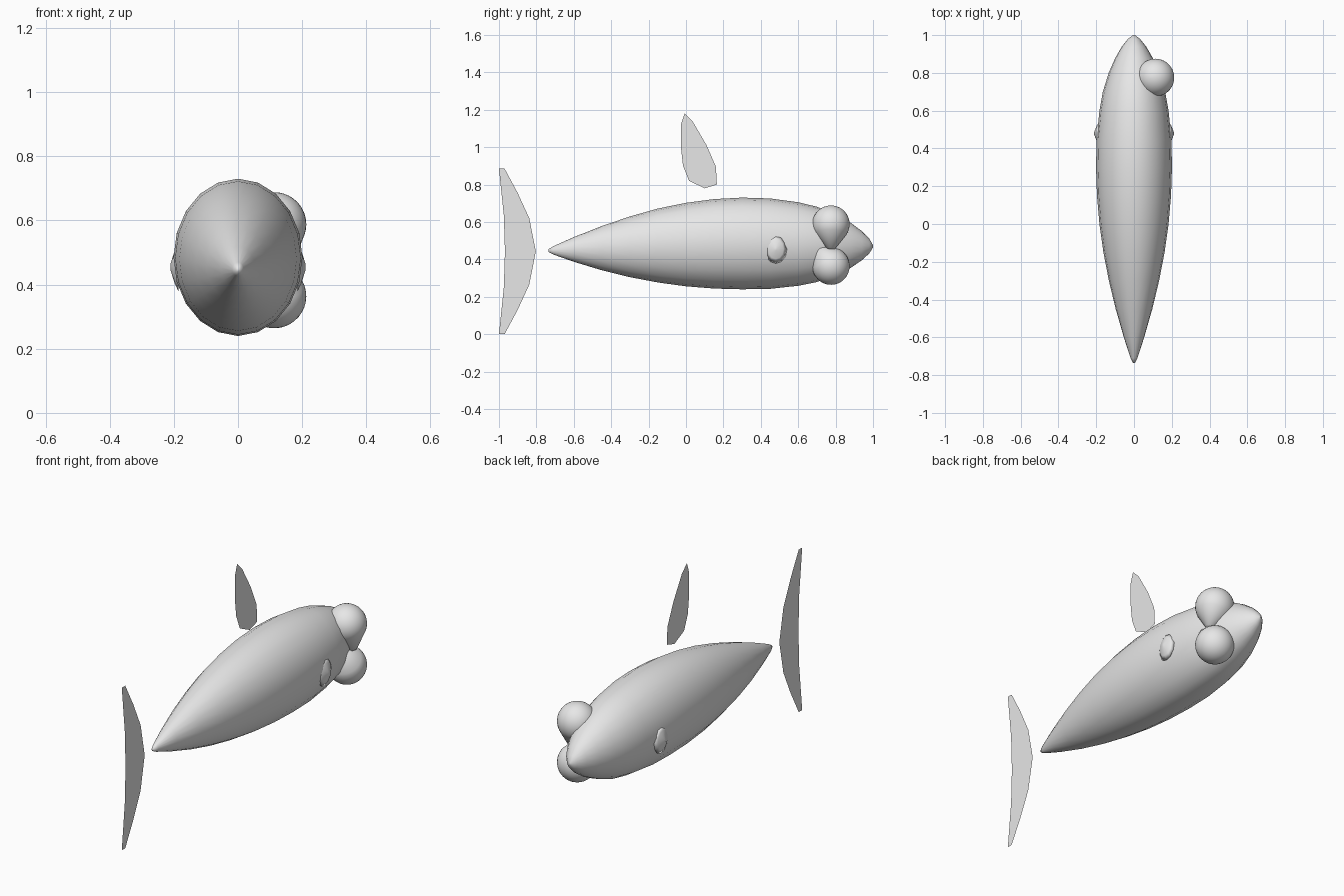
import bpy, bmesh, math
from mathutils import Vector

if "Cube" in bpy.data.objects:
    bpy.data.objects.remove(bpy.data.objects["Cube"])

grey = bpy.data.materials.new("light_grey")
grey.diffuse_color = (0.8, 0.8, 0.8, 1)
grey.use_nodes = True
grey.node_tree.nodes["Principled BSDF"].inputs["Base Color"].default_value = grey.diffuse_color


def make(name, bm, smooth=True):
    bmesh.ops.recalc_face_normals(bm, faces=bm.faces)
    me = bpy.data.meshes.new(name)
    bm.to_mesh(me)
    bm.free()
    ob = bpy.data.objects.new(name, me)
    bpy.context.collection.objects.link(ob)
    me.materials.append(grey)
    for p in me.polygons:
        p.use_smooth = smooth
    return ob


def lathe(name, rings, n, place):
    """Skin closed rings; place(ring, angle) gives each point."""
    bm = bmesh.new()
    loops = [[bm.verts.new(place(r, 2 * math.pi * i / n)) for i in range(n)] for r in rings]
    for a, b in zip(loops, loops[1:]):
        for i in range(n):
            j = (i + 1) % n
            bm.faces.new((a[i], a[j], b[j], b[i]))
    bm.faces.new(loops[0])
    bm.faces.new(loops[-1])
    return make(name, bm)


# Body: oval rings along y as (y, half width, centre height)
body_rings = [(-0.735, 0.006, 0.447), (-0.71, 0.018, 0.448), (-0.6, 0.054, 0.453),
              (-0.45, 0.097, 0.460), (-0.3, 0.133, 0.467), (-0.15, 0.162, 0.474),
              (0.0, 0.183, 0.479), (0.15, 0.196, 0.483), (0.3, 0.201, 0.485),
              (0.45, 0.198, 0.484), (0.6, 0.183, 0.482), (0.7, 0.165, 0.480),
              (0.8, 0.134, 0.478), (0.88, 0.099, 0.475), (0.94, 0.064, 0.473),
              (0.98, 0.032, 0.471), (1.0, 0.005, 0.47)]
lathe("body", body_rings, 20,
      lambda r, t: (r[1] * math.sin(t), r[0], r[2] + 1.22 * r[1] * math.cos(t)))


# Eyes: balls that taper into a stalk towards a tip
def eye(name, centre, tip, radius=0.1, tip_radius=0.02):
    centre, tip = Vector(centre), Vector(tip)
    d = tip - centre
    q = d.to_track_quat('Z', 'Y')
    rings = [(-radius * math.cos(a), radius * math.sin(a))
             for a in [math.radians(k) for k in range(2, 130, 8)]]
    rings.append((d.length, tip_radius))
    return lathe(name, rings, 32,
                 lambda r, t: centre + q @ Vector((r[1] * math.cos(t), r[1] * math.sin(t), r[0])))


eye("upper_eye", (0.113, 0.775, 0.588), (0.15, 0.775, 0.455))
eye("lower_eye", (0.113, 0.775, 0.364), (0.13, 0.70, 0.465))

# Side bumps: shallow points on each flank
for side, label in ((1, "right"), (-1, "left")):
    lathe(label + "_side_bump", [(0.185, 1.1), (0.197, 0.75), (0.211, 0.12)], 12,
          lambda r, t: (side * r[0], 0.48 + 0.055 * r[1] * math.cos(t),
                        0.455 + 0.07 * r[1] * math.sin(t)))


# Fins: single flat sheets standing on the centre plane
def fin(name, outline):
    bm = bmesh.new()
    bm.faces.new([bm.verts.new((0, y, z)) for y, z in outline])
    return make(name, bm, False)


fin("tail_fin", [(-1, 0.885), (-0.97, 0.885), (-0.90, 0.755), (-0.838, 0.62), (-0.803, 0.443),
                 (-0.838, 0.265), (-0.90, 0.13), (-0.97, 0), (-1, 0), (-0.974, 0.25),
                 (-0.968, 0.443), (-0.974, 0.635)])
fin("back_fin", [(-0.008, 1.18), (0.037, 1.135), (0.11, 1.01), (0.16, 0.895), (0.165, 0.80),
                 (0.10, 0.78), (0.016, 0.82), (-0.016, 0.90), (-0.027, 1.0), (-0.027, 1.12)])
